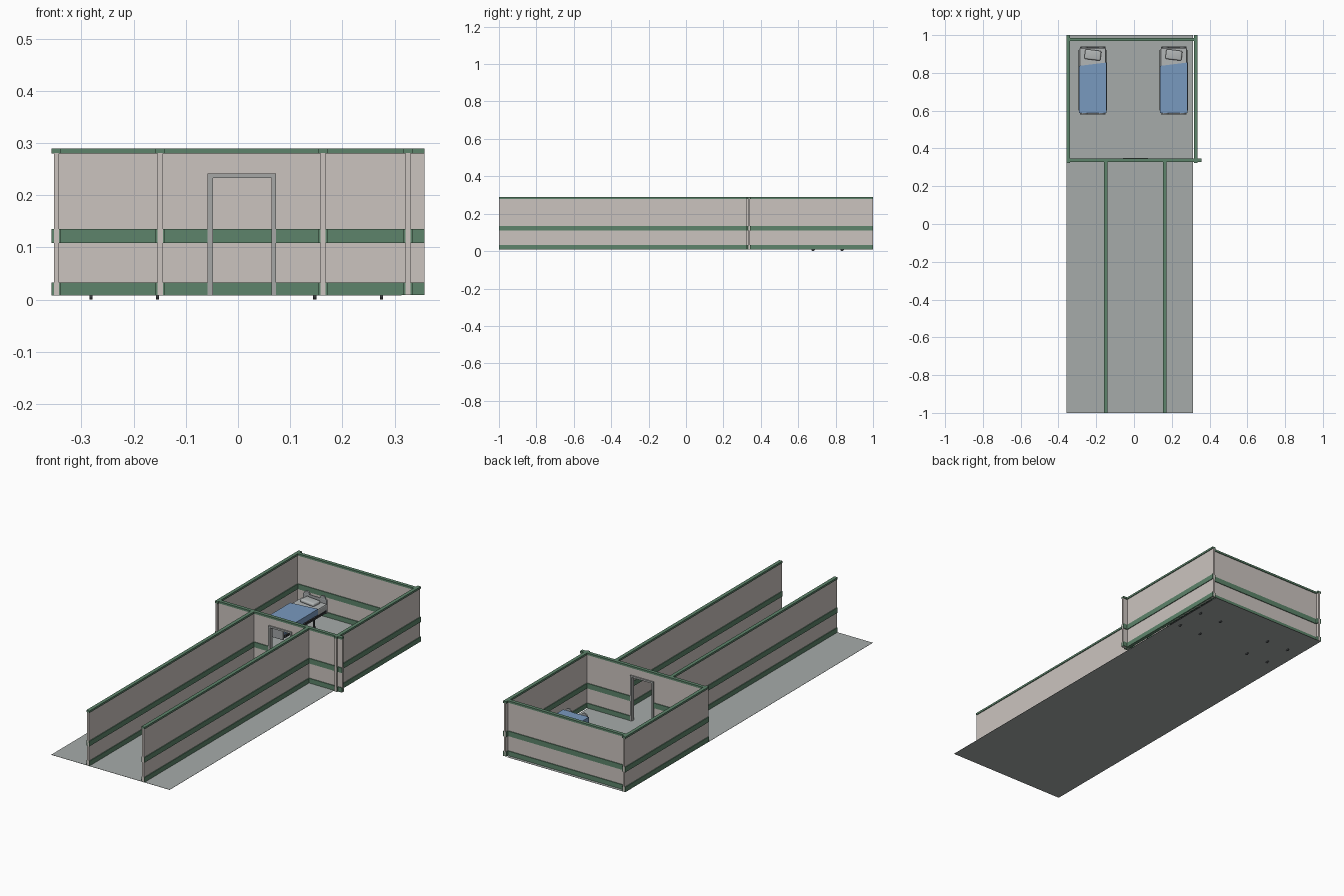
import bpy, bmesh, math
from mathutils import Matrix, Vector

cube = bpy.data.objects.get("Cube")
if cube:
    bpy.data.objects.remove(cube, do_unlink=True)


def material(name, r, g, b):
    m = bpy.data.materials.new(name)
    m.use_nodes = True
    m.diffuse_color = (r, g, b, 1)
    m.node_tree.nodes["Principled BSDF"].inputs["Base Color"].default_value = (r, g, b, 1)
    return m


WALL = material("warm grey wall", 0.6, 0.55, 0.52)
GREEN = material("green trim", 0.11, 0.23, 0.145)
FLOOR = material("grey floor", 0.38, 0.41, 0.4)
FRAME = material("door frame grey", 0.38, 0.39, 0.38)
BLUE = material("blue blanket", 0.19, 0.32, 0.52)
SHEET = material("pale sheet", 0.45, 0.47, 0.47)
DARK = material("dark metal", 0.06, 0.065, 0.07)
BED = material("bed panel grey", 0.36, 0.38, 0.39)


def finish(name, bm, mat):
    mesh = bpy.data.meshes.new(name)
    bmesh.ops.recalc_face_normals(bm, faces=bm.faces)
    bm.to_mesh(mesh)
    bm.free()
    mesh.materials.append(mat)
    ob = bpy.data.objects.new(name, mesh)
    bpy.context.collection.objects.link(ob)
    return ob


def box(name, lo, hi, mat, bevel=0, segments=2):
    lo, hi = Vector(lo), Vector(hi)
    bm = bmesh.new()
    bmesh.ops.create_cube(bm, size=1, matrix=Matrix.Translation((lo + hi) / 2) @ Matrix.Diagonal((*(hi - lo), 1)))
    ob = finish(name, bm, mat)
    if bevel:
        mod = ob.modifiers.new("soft edges", "BEVEL")
        mod.width, mod.segments = bevel, segments
    return ob


def prism(name, outline, z0, z1, mat):
    bm = bmesh.new()
    face = bm.faces.new([bm.verts.new((x, y, z0)) for x, y in outline])
    top = bmesh.ops.extrude_face_region(bm, geom=[face])["geom"]
    bmesh.ops.translate(bm, vec=(0, 0, z1 - z0), verts=[v for v in top if isinstance(v, bmesh.types.BMVert)])
    return finish(name, bm, mat)


def disc(name, centre, axis, radius, depth, mat):
    bm = bmesh.new()
    turn = Vector((0, 0, 1)).rotation_difference(Vector(axis)).to_matrix().to_4x4()
    bmesh.ops.create_cone(bm, cap_ends=True, segments=16, radius1=radius, radius2=radius, depth=depth,
                          matrix=Matrix.Translation(centre) @ turn)
    return finish(name, bm, mat)


# Walls: a thin panel with base rail, middle rail and cap
GROUND, TOP = 0.009, 0.29
LAYERS = (("panel", 0.005, GROUND, 0.281, WALL), ("base_rail", 0.009, GROUND, 0.033, GREEN),
          ("middle_rail", 0.009, 0.109, 0.135, GREEN), ("cap", 0.009, 0.28, TOP, GREEN))


def wall(name, along_x, at, start, end):
    for part, half, z0, z1, mat in LAYERS:
        if along_x:
            box(f"{name}_{part}", (start, at - half, z0), (end, at + half, z1), mat)
        else:
            box(f"{name}_{part}", (at - half, start, z0), (at + half, end, z1), mat)


DOOR_Y = 0.338
box("floor", (-0.357, -1, 0.0075), (0.313, 1, 0.0085), FLOOR)
wall("right_room_wall", False, -0.348, 0.322, 1)
wall("left_room_wall", False, 0.326, 0.322, 1)
wall("back_room_wall", True, 0.977, -0.35, 0.33)
wall("right_corridor_wall", False, -0.149, -1, DOOR_Y)
wall("left_corridor_wall", False, 0.163, -1, DOOR_Y)
wall("front_room_wall_right", True, DOOR_Y, -0.35, -0.052)
wall("front_room_wall_left", True, DOOR_Y, 0.068, 0.357)

# Doorway: lintel, cap and frame
box("lintel", (-0.053, DOOR_Y - 0.005, 0.236), (0.069, DOOR_Y + 0.005, 0.281), WALL)
box("lintel_cap", (-0.053, DOOR_Y - 0.009, 0.28), (0.069, DOOR_Y + 0.009, TOP), GREEN)
FRONT, BACK = DOOR_Y - 0.011, DOOR_Y + 0.011
box("door_jamb_right", (-0.058, FRONT, GROUND), (-0.048, BACK, 0.242), FRAME)
box("door_jamb_left", (0.064, FRONT, GROUND), (0.073, BACK, 0.242), FRAME)
box("door_head", (-0.048, FRONT, 0.233), (0.064, BACK, 0.242), FRAME)


# Beds
def bed(name, cx):
    def part(label, lo, hi, mat, bevel=0):
        return box(f"{name}_{label}", (cx + lo[0], lo[1], lo[2]), (cx + hi[0], hi[1], hi[2]), mat, bevel)

    part("base", (-0.066, 0.595, 0.05), (0.066, 0.93, 0.066), DARK)
    part("mattress", (-0.07, 0.59, 0.066), (0.07, 0.932, 0.098), SHEET, 0.006)
    prism(f"{name}_blanket", [(cx - 0.073, 0.588), (cx + 0.073, 0.588), (cx + 0.073, 0.855), (cx - 0.073, 0.837)],
          0.072, 0.102, BLUE)
    # Pillow
    pillow = box(f"{name}_pillow", (-0.043, -0.026, -0.009), (0.043, 0.026, 0.009), SHEET, 0.008, 4)
    pillow.location = (cx, 0.895, 0.106)
    pillow.rotation_euler.z = math.radians(-7)
    for face in pillow.data.polygons:
        face.use_smooth = True
    # Headboard and footboard with rounded shoulders
    for label, y, top in (("headboard", 0.935, 0.118), ("footboard", 0.583, 0.098)):
        part(label, (-0.068, y - 0.004, 0.045), (0.068, y + 0.004, top), BED, 0.003)
        for s in (-1, 1):
            disc(f"{name}_{label}_shoulder", (cx + s * 0.045, y, top), (0, 1, 0), 0.016, 0.007, BED)
    # Side rails, legs and wheels
    for s in (-1, 1):
        x = s * 0.074
        part("side_rail", (x - 0.0015, 0.6, 0.058), (x + 0.0015, 0.92, 0.066), DARK)
        for y in (0.68, 0.835):
            part("leg", (s * 0.064 - 0.003, y - 0.003, 0.01), (s * 0.064 + 0.003, y + 0.003, 0.052), DARK)
            disc(f"{name}_wheel", (cx + s * 0.064, y, 0.009), (1, 0, 0), 0.009, 0.006, DARK)


bed("right_bed", -0.218)
bed("left_bed", 0.211)
